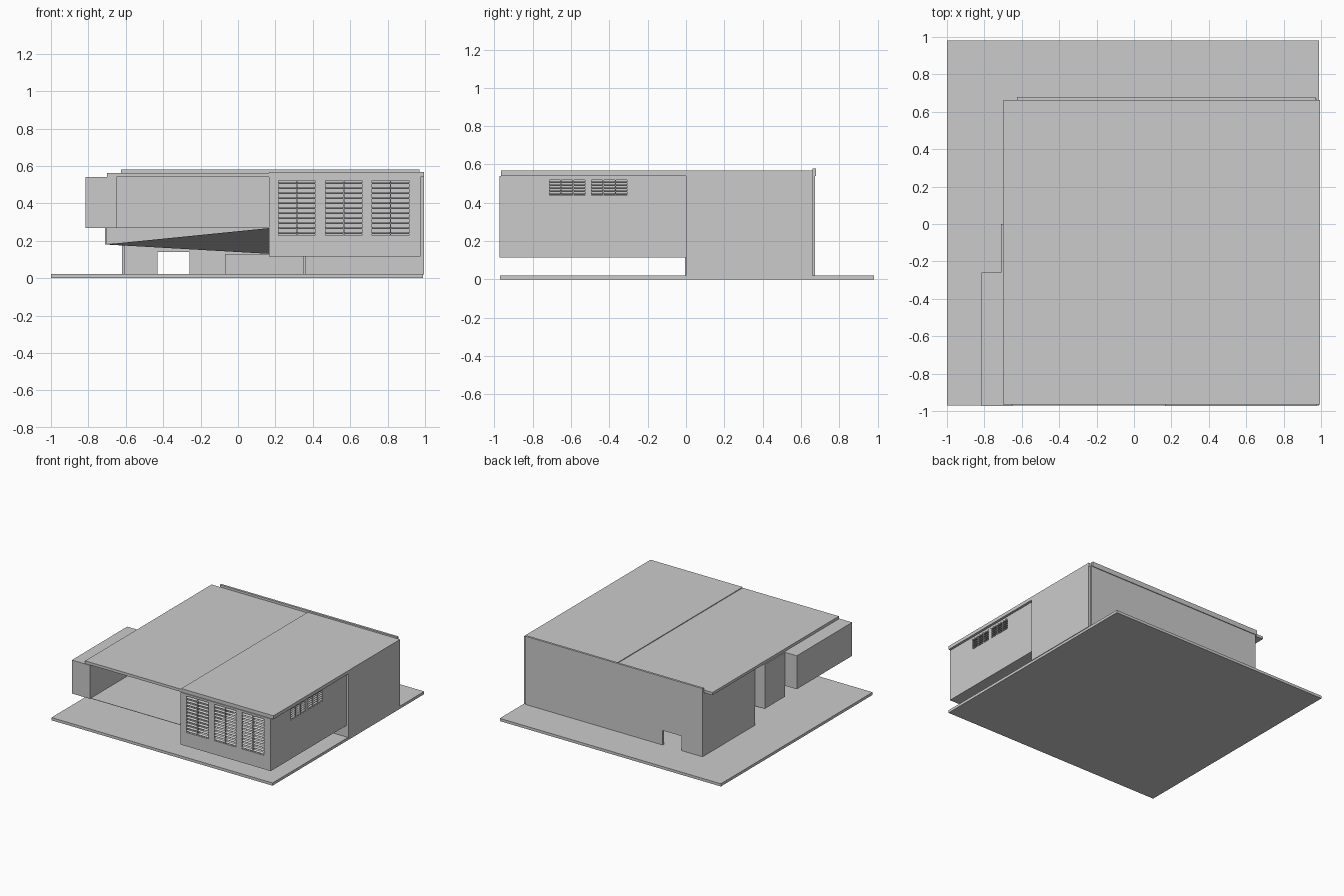
import bpy, bmesh
from mathutils import Matrix, Vector

if "Cube" in bpy.data.objects:
    bpy.data.objects.remove(bpy.data.objects["Cube"])


def boxes(name, items):
    """One object from several boxes: (x0, x1, y0, y1, z0, z1[, tilt, axis])."""
    bm = bmesh.new()
    for it in items:
        x0, x1, y0, y1, z0, z1 = it[:6]
        c = Vector(((x0 + x1) / 2, (y0 + y1) / 2, (z0 + z1) / 2))
        m = Matrix.Translation(c)
        if len(it) > 6:
            m = m @ Matrix.Rotation(it[6], 4, it[7])
        m = m @ Matrix.Diagonal((x1 - x0, y1 - y0, z1 - z0, 1))
        bmesh.ops.create_cube(bm, size=1, matrix=m)
    me = bpy.data.meshes.new(name)
    bm.to_mesh(me)
    bm.free()
    ob = bpy.data.objects.new(name, me)
    bpy.context.collection.objects.link(ob)
    return ob


def place(axis, a0, a1, d0, d1, z0, z1, *tilt):
    """Box in wall coordinates: a runs along the wall, d is its depth."""
    if axis == 'X':
        return (a0, a1, d0, d1, z0, z1, *tilt)
    return (d0, d1, a0, a1, z0, z1, *tilt)


def pierced_wall(name, axis, a0, a1, d0, d1, z0, z1, holes, h0, h1):
    """Wall with a row of window holes between heights h0 and h1."""
    parts = [place(axis, a0, a1, d0, d1, z0, h0), place(axis, a0, a1, d0, d1, h1, z1)]
    edges = [a0] + [v for h in holes for v in h] + [a1]
    for p, q in zip(edges[::2], edges[1::2]):
        parts.append(place(axis, p, q, d0, d1, h0, h1))
    boxes(name, parts)


def louvre_window(name, axis, a0, a1, d0, d1, z0, z1, columns, slats, tilt):
    """Frame, mullions and tilted slats."""
    t = 0.007
    parts = [place(axis, a0, a1, d0, d1, z0, z0 + t), place(axis, a0, a1, d0, d1, z1 - t, z1)]
    for i in range(columns + 1):
        a = a0 + (a1 - a0 - t) * i / columns
        parts.append(place(axis, a, a + t, d0, d1, z0, z1))
    dz = (z1 - z0 - 2 * t) / slats
    dm = (d0 + d1) / 2
    for i in range(slats):
        z = z0 + t + dz * (i + 0.5)
        parts.append(place(axis, a0 + t, a1 - t, dm - 0.009, dm + 0.009,
                           z - 0.0015, z + 0.0015, tilt, axis))
    boxes(name, parts)


# ground slab
boxes("ground_slab", [(-1.0, 0.99, -0.97, 0.98, 0, 0.022)])

# roof in two levels, with fascia and rear parapet
boxes("roof_left", [(-0.70, 0.17, -0.965, 0.66, 0.54, 0.562)])
boxes("roof_right", [(0.165, 0.995, -0.965, 0.662, 0.54, 0.568)])
boxes("rear_parapet", [(-0.625, 0.97, 0.66, 0.678, 0.54, 0.58)])

# rear wall with low service opening
boxes("rear_wall", [(-0.62, -0.43, 0.655, 0.672, 0.02, 0.55),
                    (-0.26, 0.975, 0.655, 0.672, 0.02, 0.55),
                    (-0.43, -0.26, 0.655, 0.672, 0.14, 0.55)])

# side walls of the rear half
boxes("left_wall", [(-0.62, -0.605, 0, 0.66, 0.02, 0.54)])
boxes("right_wall", [(0.972, 0.995, 0, 0.66, 0.02, 0.55)])

# ground floor front wall with door posts
boxes("lower_front_wall", [(-0.07, 0.34, 0, 0.012, 0.02, 0.13),
                           (0.37, 0.975, 0, 0.012, 0.02, 0.13)])
boxes("door_posts", [(x, x + 0.01, -0.006, 0.012, 0.02, 0.13) for x in (0.34, 0.36)])

# projecting room on the front right
wins = [(0.21 + 0.25 * i, 0.42 + 0.25 * i) for i in range(3)]
pierced_wall("front_room_wall", 'X', 0.165, 0.97, -0.972, -0.955, 0.115, 0.54, wins, 0.22, 0.53)
for i, (a, b) in enumerate(wins):
    louvre_window(f"front_window_{i + 1}", 'X', a, b, -0.972, -0.957, 0.22, 0.53, 2, 11, 0.45)
vents = [(-0.72, -0.52), (-0.50, -0.30)]
pierced_wall("room_side_wall", 'Y', -0.972, 0.0, 0.957, 0.975, 0.115, 0.54, vents, 0.43, 0.525)
for i, (a, b) in enumerate(vents):
    louvre_window(f"side_vent_{i + 1}", 'Y', a, b, 0.958, 0.974, 0.43, 0.525, 3, 5, 0.45)
boxes("room_inner_wall", [(0.165, 0.18, -0.965, 0, 0.115, 0.54)])
boxes("room_floor", [(0.165, 0.965, -0.965, 0.0, 0.115, 0.13)])

# balcony: floor, rear and side walls, projecting side box
boxes("balcony_rear_wall", [(-0.71, 0.17, -0.012, 0, 0.18, 0.54)])
boxes("balcony_side_wall", [(-0.71, -0.70, -0.26, 0, 0.18, 0.54)])
boxes("balcony_floor", [(-0.70, 0.17, -0.965, -0.005, 0.268, 0.271)])
boxes("balcony_side_box", [(-0.815, -0.65, -0.972, -0.26, 0.268, 0.54)])

# sloping soffit under the balcony
bm = bmesh.new()
bm.faces.new([bm.verts.new(p) for p in
              ((-0.71, 0, 0.18), (0.17, 0, 0.13), (0.17, -0.965, 0.268))])
me = bpy.data.meshes.new("balcony_soffit")
bm.normal_update()
if bm.faces[:] and bm.faces[:][0].normal.z > 0:
    bmesh.ops.reverse_faces(bm, faces=bm.faces[:])
bm.to_mesh(me)
bm.free()
bpy.context.collection.objects.link(bpy.data.objects.new("balcony_soffit", me))
